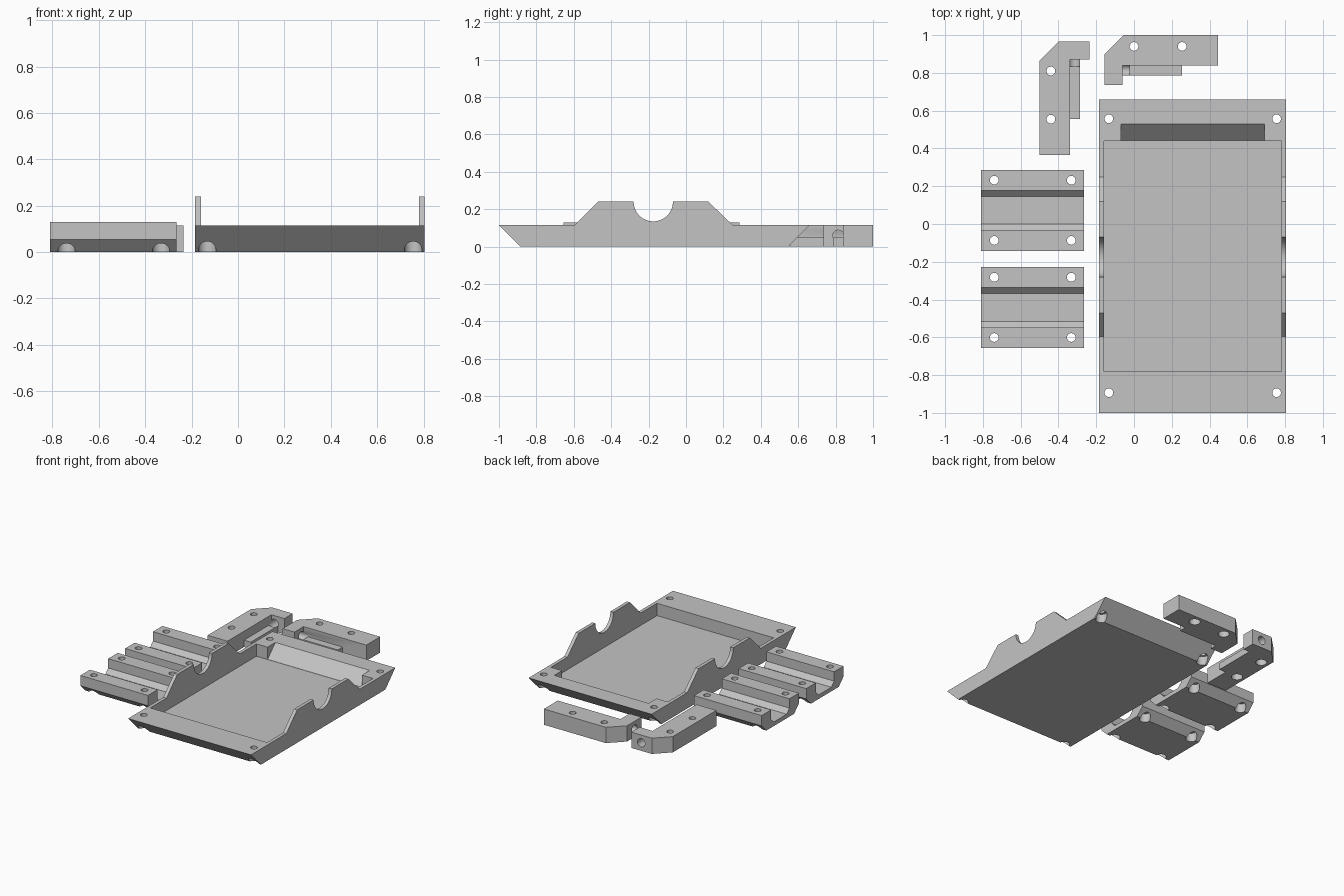
import bpy, bmesh, math
from mathutils import Vector

if "Cube" in bpy.data.objects:
    bpy.data.objects.remove(bpy.data.objects["Cube"])

grey = bpy.data.materials.new("plain grey")
grey.diffuse_color = (0.55, 0.55, 0.55, 1)
grey.use_nodes = True
grey.node_tree.nodes["Principled BSDF"].inputs["Base Color"].default_value = grey.diffuse_color


def prism(name, points, lo, hi, axis):
    """Extrude a closed outline: axis 'x' takes (y, z) points, axis 'z' takes (x, y)."""
    bm = bmesh.new()
    place = (lambda p: (lo, p[0], p[1])) if axis == "x" else (lambda p: (p[0], p[1], lo))
    face = bm.faces.new([bm.verts.new(place(p)) for p in points])
    step = Vector((hi - lo, 0, 0)) if axis == "x" else Vector((0, 0, hi - lo))
    made = bmesh.ops.extrude_face_region(bm, geom=[face])["geom"]
    bmesh.ops.translate(bm, vec=step, verts=[g for g in made if isinstance(g, bmesh.types.BMVert)])
    bmesh.ops.recalc_face_normals(bm, faces=bm.faces)
    mesh = bpy.data.meshes.new(name)
    bm.to_mesh(mesh)
    bm.free()
    ob = bpy.data.objects.new(name, mesh)
    bpy.context.collection.objects.link(ob)
    return ob


def box(name, x0, x1, y0, y1, z0, z1):
    return prism(name, [(x0, y0), (x1, y0), (x1, y1), (x0, y1)], z0, z1, "z")


def disc(cx, cy, r, n=32):
    return [(cx + r * math.cos(2 * math.pi * i / n), cy + r * math.sin(2 * math.pi * i / n))
            for i in range(n)]


def screw_hole(x, y, depth):
    """Narrow through hole with a wider bore for the screw head underneath."""
    return [prism("hole_cutter", disc(x, y, 0.023), -0.1, 0.4, "z"),
            prism("bore_cutter", disc(x, y, 0.038), -0.1, depth, "z")]


def combine(ob, others, operation):
    for other in others:
        mod = ob.modifiers.new("cut", "BOOLEAN")
        mod.operation, mod.solver, mod.object = operation, "EXACT", other
        bpy.context.view_layer.update()
        graph = bpy.context.evaluated_depsgraph_get()
        mesh = bpy.data.meshes.new_from_object(ob.evaluated_get(graph))
        ob.modifiers.clear()
        ob.data = mesh
        bpy.data.objects.remove(other)


def finish(ob):
    ob.data.materials.clear()
    ob.data.materials.append(grey)
    bpy.ops.object.select_all(action="DESELECT")
    ob.select_set(True)
    bpy.context.view_layer.objects.active = ob
    bpy.ops.object.shade_smooth_by_angle(angle=math.radians(30))


# Tray: side profile with raised walls and a round saddle notch
H, TOP = 0.115, 0.24
notch = [(-0.175 + 0.105 * math.cos(a), TOP - 0.105 * math.sin(a))
         for a in (math.pi * i / 24 for i in range(25))]
profile = [(-0.885, 0), (0.545, 0), (0.66, H), (0.25, H), (0.12, TOP)] + notch + \
          [(-0.47, TOP), (-0.595, H), (-1.0, H)]
tray = prism("tray", profile, -0.185, 0.805, "x")
cutters = [box("cavity_cutter", -0.16, 0.78, -0.78, 0.44, 0.025, 0.5),
           prism("ramp_cutter", [(0.40, 0.026), (0.441, 0.026), (0.55, 0.135), (0.40, 0.135)],
                 -0.07, 0.69, "x")]
for x in (-0.133, 0.755):
    for y in (-0.893, 0.557):
        cutters += screw_hole(x, y, 0.065)
combine(tray, cutters, "DIFFERENCE")
finish(tray)

# Two channel clamps with chamfered undersides
for name, y0 in (("rear_clamp", -0.142), ("front_clamp", -0.656)):
    outline = [(0.055, 0), (0.374, 0), (0.429, 0.055), (0.429, 0.13), (0.32, 0.13),
               (0.32, 0.062), (0.288, 0.03), (0.141, 0.03), (0.109, 0.062), (0.109, 0.13),
               (0, 0.13), (0, 0.055)]
    clamp = prism(name, [(y0 + y, z) for y, z in outline], -0.81, -0.265, "x")
    cutters = []
    for x in (-0.74, -0.332):
        for y in (0.055, 0.374):
            cutters += screw_hole(x, y0 + y, 0.065)
    combine(clamp, cutters, "DIFFERENCE")
    finish(clamp)


# Two mirrored corner brackets: u runs along the arm, v points to the arm's outer side
def bracket(name, place):
    outline = [(0, 0), (0.095, 0), (0.095, 0.105), (0.6, 0.105), (0.6, 0.265), (0.1, 0.265), (0, 0.165)]
    ob = prism(name, [place(*p) for p in outline], 0, H, "z")
    lip = prism("lip", [place(*p) for p in
                        ((0.08, 0.05), (0.41, 0.05), (0.41, 0.12), (0.08, 0.12))], 0, 0.05, "z")
    combine(ob, [lip], "UNION")
    cutters = []
    for u in (0.155, 0.41):
        cutters += screw_hole(*place(u, 0.205), 0.05)
    # cross hole through the short leg
    side = prism("cross_cutter", disc(0, 0, 0.03), -0.05, 0.13, "z")
    for v in side.data.vertices:
        a, b, c = v.co
        x, y = place(c, 0.08 + a)
        v.co = (x, y, 0.058 + b)
    bm = bmesh.new()
    bm.from_mesh(side.data)
    bmesh.ops.recalc_face_normals(bm, faces=bm.faces)
    bm.to_mesh(side.data)
    bm.free()
    combine(ob, cutters + [side], "DIFFERENCE")
    finish(ob)


bracket("right_bracket", lambda u, v: (-0.155 + u, 0.735 + v))
bracket("left_bracket", lambda u, v: (-0.235 - v, 0.965 - u))
